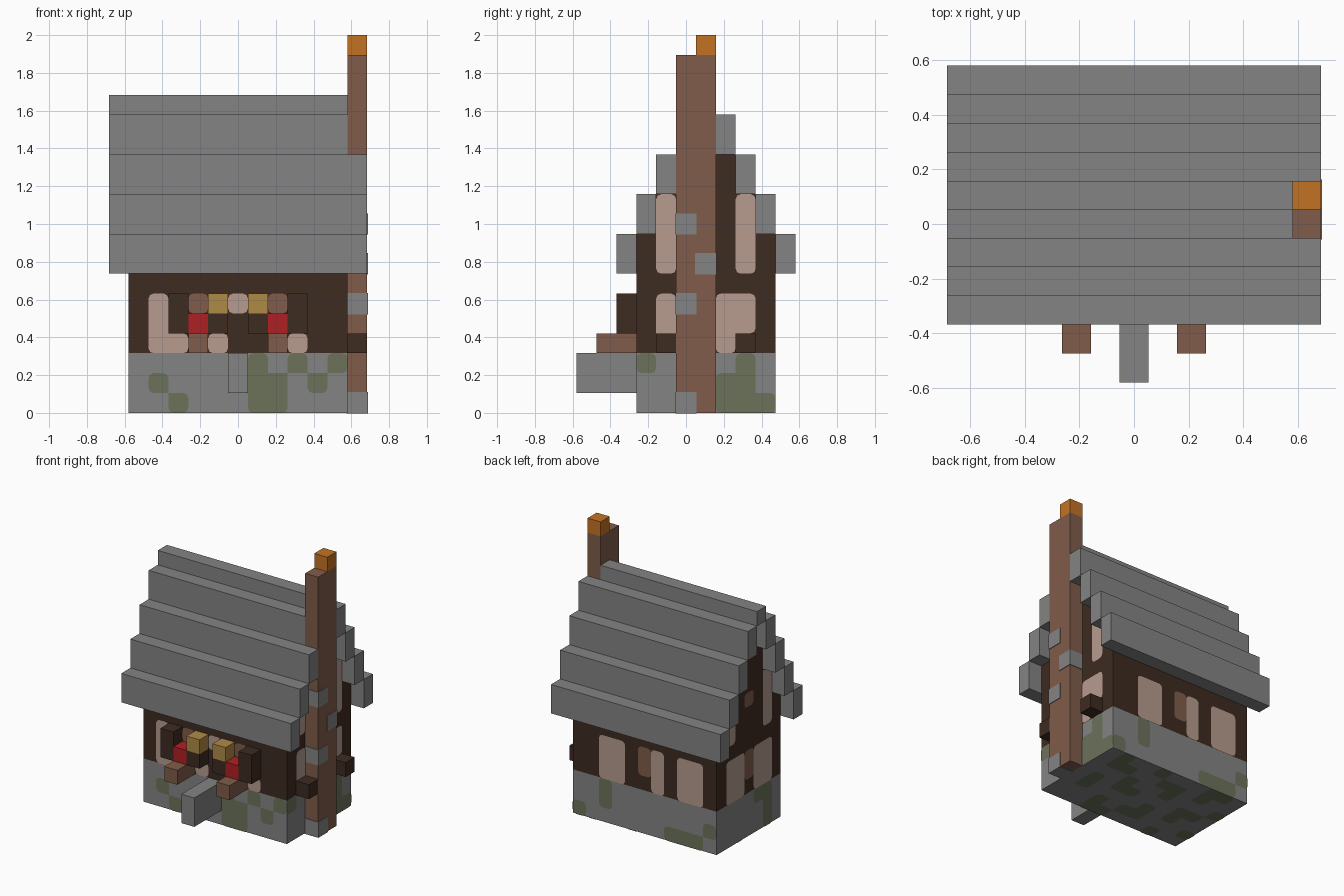
import bpy
import bmesh
from mathutils import Vector

if "Cube" in bpy.data.objects:
    bpy.data.objects.remove(bpy.data.objects["Cube"])

U = 2 / 19       # one building block
LIFT = 0.04      # height of painted plates, in blocks


def material(name, *rgb):
    mat = bpy.data.materials.new(name)
    mat.use_nodes = True
    colour = (*rgb, 1)
    mat.diffuse_color = colour
    for node in mat.node_tree.nodes:
        if node.type == 'BSDF_PRINCIPLED':
            node.inputs["Base Color"].default_value = colour
    return mat


stone = material("stone grey", .23, .23, .23)
moss = material("moss green", .15, .17, .105)
timber = material("dark timber", .048, .024, .015)
plank = material("brown wood", .216, .107, .069)
plaster = material("pale plaster", .474, .332, .275)
straw = material("straw yellow", .43, .254, .061)
red = material("red", .434, .014, .018)
flame = material("orange flame", .546, .171, .017)


def finish(name, bm, mat):
    mesh = bpy.data.meshes.new(name)
    bm.to_mesh(mesh)
    bm.free()
    mesh.materials.append(mat)
    obj = bpy.data.objects.new(name, mesh)
    bpy.context.collection.objects.link(obj)
    return obj


def box(name, mat, x, y, z, grow=0):
    """Box from (low, high) ranges in blocks."""
    bm = bmesh.new()
    bmesh.ops.create_cube(bm, size=1)
    for v in bm.verts:
        for i, (low, high) in enumerate((x, y, z)):
            v.co[i] = ((low + high) / 2 + v.co[i] * (high - low + grow)) * U
    return finish(name, bm, mat)


def cell(name, mat, x, y, z, height=1):
    return box(name, mat, (x - .5, x + .5), (y - .5, y + .5), (z, z + height))


def paint(name, rows, place, outward):
    """Thin rounded plates on a wall, laid out by a small pattern (top row first)."""
    for key, label, mat in (("P", "plaster", plaster), ("B", "wood", plank), ("M", "moss", moss)):
        bm = bmesh.new()
        for j, row in enumerate(reversed(rows)):
            for i, mark in enumerate(row):
                if mark == key:
                    corners = ((i, j), (i + 1, j), (i + 1, j + 1), (i, j + 1))
                    bm.faces.new([bm.verts.new(Vector(place(a, b)) * U) for a, b in corners])
        if not bm.faces:
            bm.free()
            continue
        bmesh.ops.remove_doubles(bm, verts=bm.verts, dist=U / 100)
        outer = [v for v in bm.verts if len(v.link_faces) == 1]
        bmesh.ops.bevel(bm, geom=outer, offset=U * .25, segments=2, profile=.5, affect='VERTICES')
        bm.normal_update()
        bmesh.ops.reverse_faces(bm, faces=[f for f in bm.faces if f.normal.dot(Vector(outward)) < 0])
        finish(name + "_" + label, bm, mat)


# Stone footing and doorstep
box("footing", stone, (-5.5, 5.5), (-2.5, 4.5), (0, 3))
box("doorstep", stone, (-.5, .5), (-5.5, -2.5), (1, 3))

# Timber walls with stepped gables
profile = [(4.5 - k, z) for k in range(4) for z in (7 + 2 * k, 9 + 2 * k)]
profile = [(4.5, 3)] + profile[1:]
outline = profile + [(2 - y, z) for y, z in reversed(profile)]
bm = bmesh.new()
gable = bm.faces.new([bm.verts.new((-5.5 * U, y * U, z * U)) for y, z in outline])
swept = bmesh.ops.extrude_face_region(bm, geom=[gable])["geom"]
bmesh.ops.translate(bm, vec=(11 * U, 0, 0), verts=[g for g in swept if isinstance(g, bmesh.types.BMVert)])
bmesh.ops.recalc_face_normals(bm, faces=bm.faces)
finish("walls", bm, timber)

# Roof courses; the top ones stop at the chimney
for k in range(4):
    for side, label in ((-1, "front"), (1, "back")):
        y = 1 + side * (4 - k)
        end = 5.5 if y == 0 else 6.5
        box(f"roof_{label}_{k}", stone, (-6.5, end), (y - .5, y + .5), (7 + 2 * k, 9 + 2 * k))
box("roof_ridge", stone, (-6.5, 5.5), (.5, 1.5), (15, 16))

# Chimney with odd stones and flame
box("chimney", plank, (5.5, 6.5), (-.5, 1.5), (0, 18))
for y, z in ((0, 0), (0, 5), (1, 7), (0, 9)):
    box("chimney_stone", stone, (5.5, 6.5), (y - .5, y + .5), (z, z + 1), LIFT * 2)
cell("chimney_flame", flame, 6, 1, 18)

# Brackets beside the chimney
for y in (-1, 3):
    cell("side_bracket", timber, 6, y, 3)

# Shutters, window boxes, flowers and lanterns, mirrored across the door
for s in (-1, 1):
    cell("shutter", timber, 3 * s, -3, 4, 2)
    box("window_box", plank, (2 * s - .5, 2 * s + .5), (-4.5, -2.5), (3, 4))
    cell("flowers", red, 2 * s, -3, 4)
    cell("lantern", straw, s, -3, 5)
    cell("lantern_post", timber, s, -3, 4)

# Plaster, wood and moss on each face
paint("front", [
    ".P.B.P.B...",
    ".P.........",
    ".PP.P...P..",
    "......M.M.M",
    ".M....MM.M.",
    "..M...MM..."], lambda a, b: (a - 5.5, -2.5 - LIFT, b), (0, -1, 0))
paint("back", [
    ".PP.PB.PP..",
    ".PP.PB.PP..",
    ".PP.P..PP..",
    "........M..",
    "M.......M..",
    ".MMM......M"], lambda a, b: (a - 5.5, 4.5 + LIFT, b), (0, 1, 0))
paint("chimney_side", [".P...P."] * 4 + [
    ".......",
    ".P..PP.",
    ".P..PP.",
    ".P..P..",
    "M....M.",
    "....MM.",
    "....MMM"], lambda a, b: (5.5 + LIFT, a - 2.5, b), (1, 0, 0))
paint("plain_side", [
    ".P...P.",
    ".P.B.P.",
    ".P...P.",
    ".P...P.",
    ".......",
    ".PPBPP.",
    ".PPBPP.",
    ".PP.PP.",
    ".MM....",
    ".M.....",
    ".M....."], lambda a, b: (-5.5 - LIFT, a - 2.5, b), (-1, 0, 0))
paint("underside", [
    ".MM...M..M.",
    "..M.MM..MM.",
    "M...M..M...",
    ".MM...MM.M.",
    "..M.M....M.",
    "M...MM.M...",
    "..M...MM..."], lambda a, b: (a - 5.5, b - 2.5, 0), (0, 0, -1))
for obj in bpy.data.objects:
    if obj.name.startswith("underside"):
        obj.location.z = -.002
